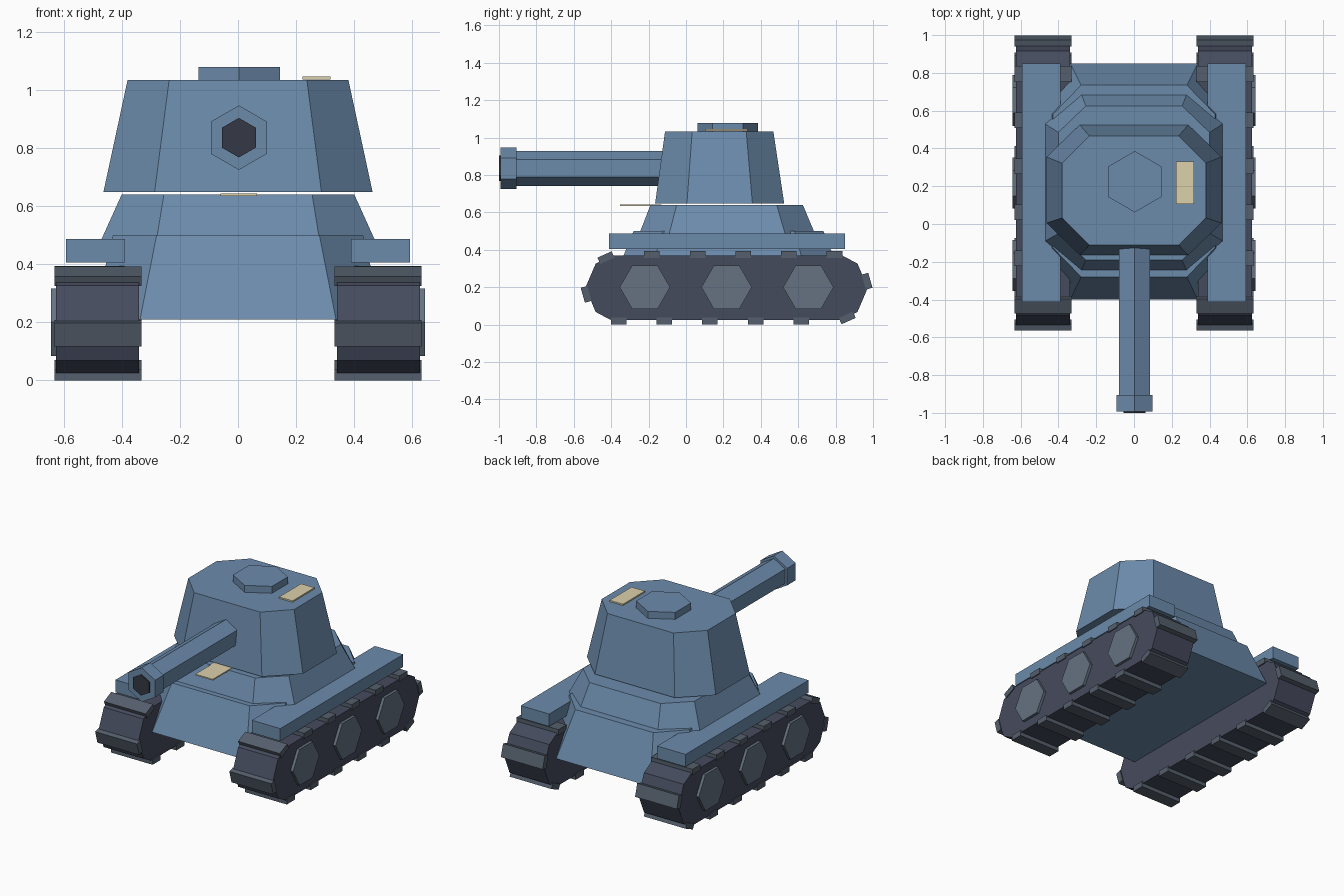
import bpy, bmesh, math
from mathutils import Matrix, Vector

if "Cube" in bpy.data.objects:
    bpy.data.objects.remove(bpy.data.objects["Cube"])


def material(name, rgb):
    m = bpy.data.materials.new(name)
    m.diffuse_color = (*rgb, 1)
    m.use_nodes = True
    m.node_tree.nodes["Principled BSDF"].inputs["Base Color"].default_value = m.diffuse_color
    return m


BLUE = material("blue_armour", (0.15, 0.26, 0.41))
DARK = material("dark_track", (0.06, 0.07, 0.11))
PAD = material("track_pad", (0.09, 0.115, 0.15))
WHEEL = material("wheel_grey", (0.13, 0.17, 0.22))
CREAM = material("cream_plate", (0.72, 0.63, 0.41))
BORE = material("bore_dark", (0.035, 0.04, 0.06))


def finish(name, bm, mat, mirror=False):
    bmesh.ops.recalc_face_normals(bm, faces=bm.faces)
    me = bpy.data.meshes.new(name)
    bm.to_mesh(me)
    bm.free()
    me.materials.append(mat)
    ob = bpy.data.objects.new(name, me)
    bpy.context.collection.objects.link(ob)
    if mirror:
        ob.modifiers.new("mirror", "MIRROR")
    return ob


def add_loft(bm, ring_a, ring_b):
    # Join two rings of equal length and cap both ends
    a = [bm.verts.new(p) for p in ring_a]
    b = [bm.verts.new(p) for p in ring_b]
    n = len(a)
    bm.faces.new(a)
    bm.faces.new(b)
    for i in range(n):
        j = (i + 1) % n
        bm.faces.new((a[i], a[j], b[j], b[i]))


def loft(name, ring_a, ring_b, mat, mirror=False):
    bm = bmesh.new()
    add_loft(bm, ring_a, ring_b)
    return finish(name, bm, mat, mirror)


def octagon(z, side, face, y0, y1, cut):
    # Rectangle with cut corners
    half = [(face, y0), (side, y0 + cut), (side, y1 - cut), (face, y1)]
    return [(x, y, z) for x, y in half] + [(-x, y, z) for x, y in reversed(half)]


def hexagon(r, start):
    return [(r * math.cos(math.radians(start + 60 * i)),
             r * math.sin(math.radians(start + 60 * i))) for i in range(6)]


def add_box(bm, size, centre, angle=0):
    m = (Matrix.Translation(centre) @ Matrix.Rotation(angle, 4, "X")
         @ Matrix.Diagonal(Vector((*size, 1))))
    bmesh.ops.create_cube(bm, size=1, matrix=m)


def box(name, lo, hi, mat, mirror=False):
    bm = bmesh.new()
    add_box(bm, [h - l for l, h in zip(lo, hi)], [(l + h) / 2 for l, h in zip(lo, hi)])
    return finish(name, bm, mat, mirror)


# Hull and turret
loft("lower_hull", octagon(0.21, 0.50, 0.337, -0.40, 0.85, 0.19),
     octagon(0.50, 0.43, 0.28, -0.28, 0.735, 0.155), BLUE)
loft("upper_hull", octagon(0.485, 0.47, 0.28, -0.25, 0.69, 0.16),
     octagon(0.64, 0.40, 0.255, -0.19, 0.625, 0.14), BLUE)
loft("turret", octagon(0.648, 0.463, 0.287, -0.165, 0.525, 0.17),
     octagon(1.033, 0.38, 0.237, -0.112, 0.467, 0.145), BLUE)

# Roof hatch
ring = hexagon(0.162, 90)
loft("hatch", [(x + 0.004, y + 0.224, 1.03) for x, y in ring],
     [(x + 0.004, y + 0.224, 1.078) for x, y in ring], BLUE)


# Gun
def gun_part(name, r, y0, y1, mat):
    ring = hexagon(r, 90)
    loft(name, [(x + 0.003, y0, z + 0.835) for x, z in ring],
         [(x + 0.003, y1, z + 0.835) for x, z in ring], mat)


gun_part("barrel", 0.094, -0.95, -0.05, BLUE)
gun_part("muzzle", 0.111, -0.993, -0.905, BLUE)
gun_part("bore", 0.068, -1.0, -0.96, BORE)

# Small plates
box("roof_plate", (0.222, 0.105, 1.036), (0.318, 0.33, 1.045), CREAM)
box("front_plate", (-0.06, -0.352, 0.635), (0.066, -0.13, 0.643), CREAM)

# Fenders
box("fender", (0.388, -0.412, 0.405), (0.592, 0.85, 0.486), BLUE, True)

# Track bodies
half = [(0.62, 0.025), (0.70, 0.068), (0.755, 0.197), (0.70, 0.326), (0.62, 0.369)]
profile = half + [(-y, z) for y, z in reversed(half)]
loft("track", [(0.34, y + 0.217, z) for y, z in profile],
     [(0.626, y + 0.217, z) for y, z in profile], DARK, True)

# Track pads, each with its opposite across the track centre
bm = bmesh.new()
pads = [(-0.36 + 0.244 * i, 0.0185, 0) for i in range(5)]
pads += [(0.862, 0.036, 24), (0.968, 0.232, 106)]
for y, z, deg in pads:
    for yy, zz in ((y, z), (0.434 - y, 0.394 - z)):
        add_box(bm, (0.30, 0.083, 0.037), (0.482, yy, zz), math.radians(deg))
finish("track_pads", bm, PAD, True)

# Wheels
bm = bmesh.new()
ring = hexagon(0.135, 0)
for yc in (-0.22, 0.217, 0.654):
    add_loft(bm, [(0.60, y + yc, z + 0.2) for y, z in ring],
             [(0.644, y + yc, z + 0.2) for y, z in ring])
finish("wheels", bm, WHEEL, True)
